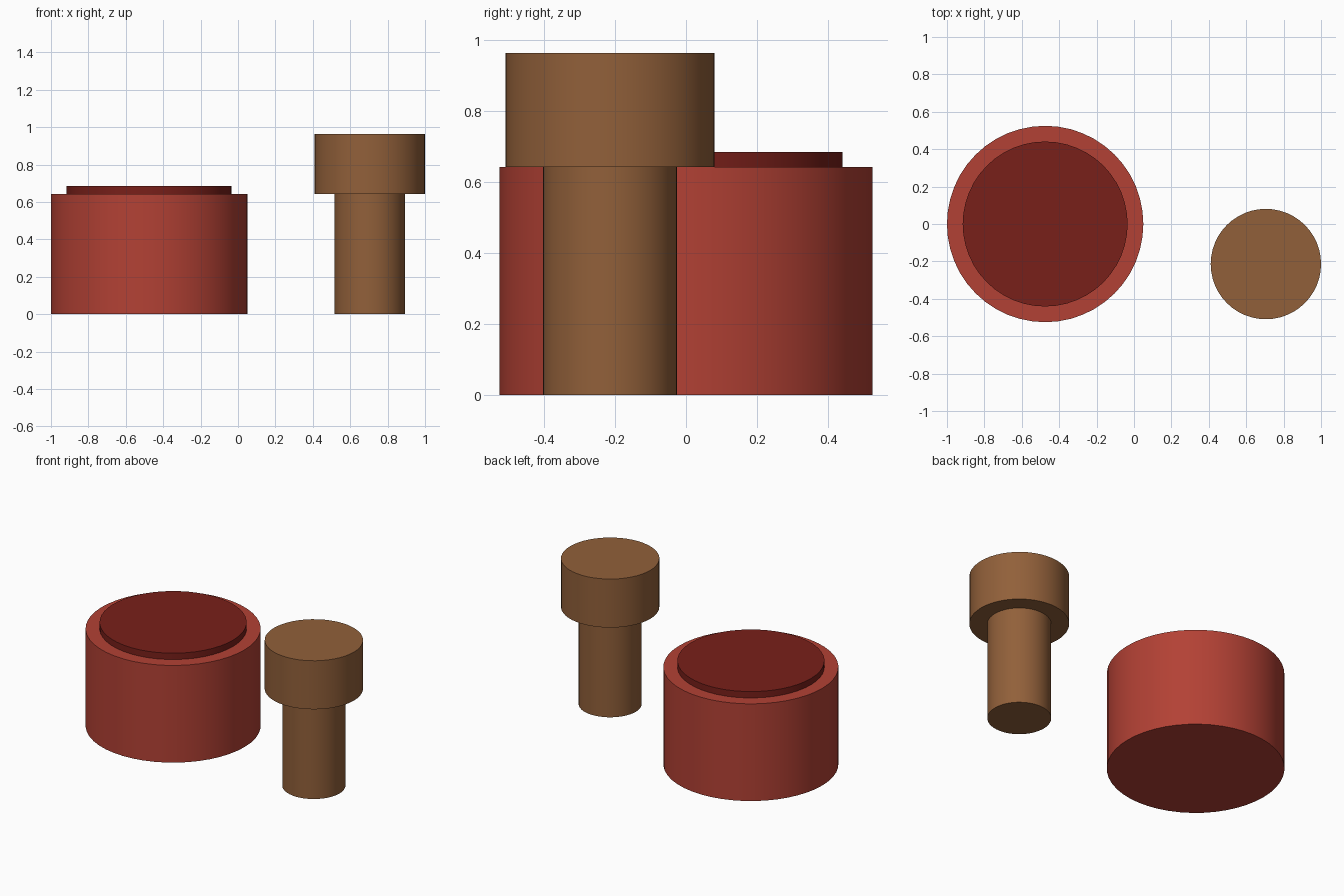
import bpy
import math

if "Cube" in bpy.data.objects:
    bpy.data.objects.remove(bpy.data.objects["Cube"])


def material(name, rgb):
    mat = bpy.data.materials.new(name)
    mat.diffuse_color = (*rgb, 1.0)
    mat.use_nodes = True
    mat.node_tree.nodes["Principled BSDF"].inputs["Base Color"].default_value = mat.diffuse_color
    return mat


def cylinder(name, x, y, radius, z0, z1, mat):
    bpy.ops.mesh.primitive_cylinder_add(
        vertices=48, radius=radius, depth=z1 - z0, location=(x, y, (z0 + z1) / 2))
    obj = bpy.context.object
    obj.name = name
    obj.data.materials.append(mat)
    bpy.ops.object.shade_smooth_by_angle(angle=math.radians(30))
    return obj


red = material("red", (0.45, 0.053, 0.035))
dark_red = material("dark_red", (0.19, 0.014, 0.010))
brown = material("brown", (0.285, 0.117, 0.042))

# Wide drum with a raised disc on top
cylinder("drum_body", -0.475, 0, 0.525, 0, 0.643, red)
cylinder("drum_top_disc", -0.475, 0, 0.441, 0.643, 0.685, dark_red)

# Narrow post carrying a wider head
cylinder("post", 0.705, -0.214, 0.189, 0, 0.643, brown)
cylinder("post_head", 0.705, -0.214, 0.295, 0.643, 0.964, brown)
